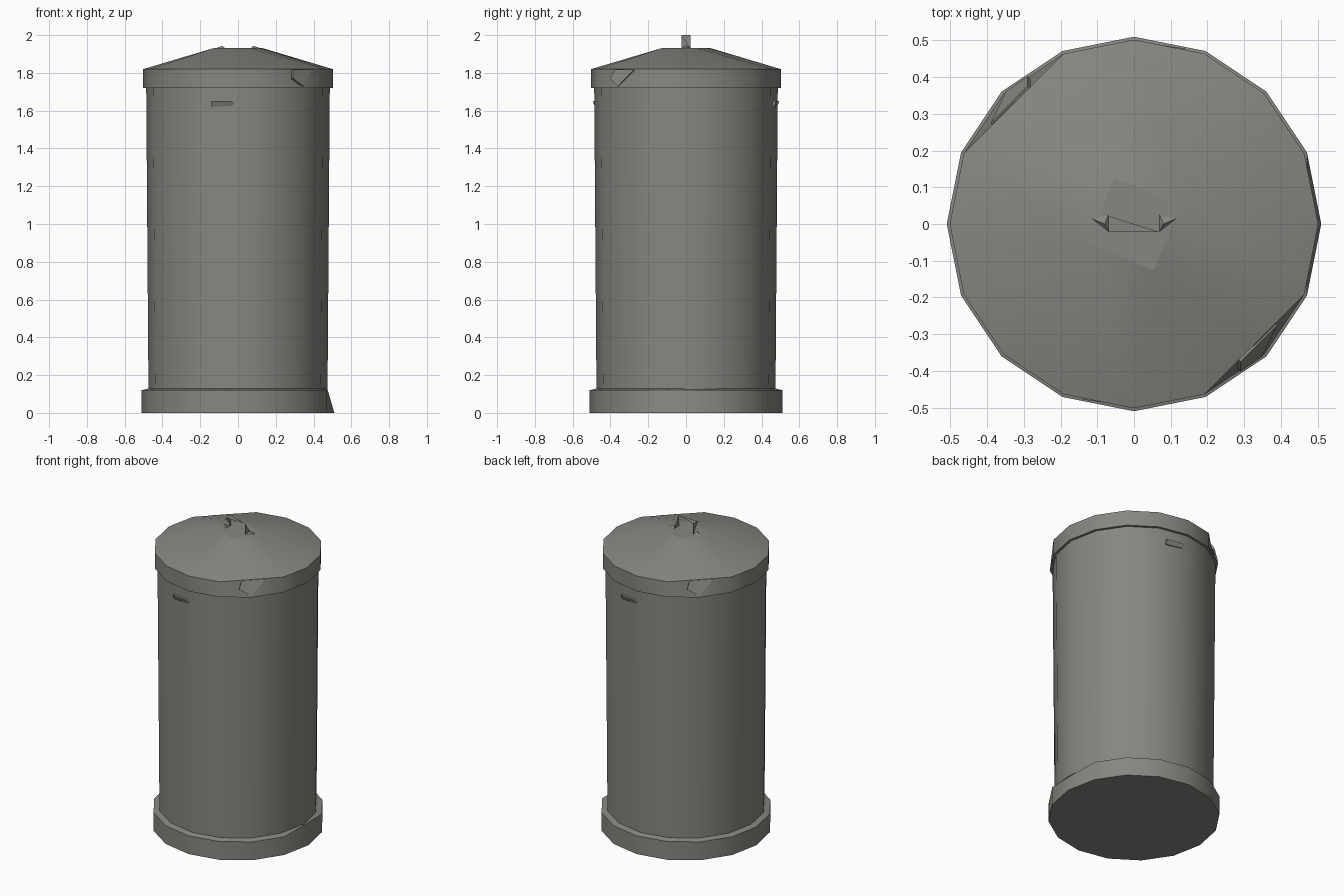
import bpy, bmesh, math
from mathutils import Vector

if "Cube" in bpy.data.objects:
    bpy.data.objects.remove(bpy.data.objects["Cube"])

grey = bpy.data.materials.new("warm grey metal")
grey.diffuse_color = (0.24, 0.24, 0.22, 1)
grey.use_nodes = True
grey.node_tree.nodes["Principled BSDF"].inputs["Base Color"].default_value = grey.diffuse_color
SIDES = 16


def ring(bm, r, z):
    return [bm.verts.new((r * math.cos(math.tau * i / SIDES),
                          r * math.sin(math.tau * i / SIDES), z)) for i in range(SIDES)]


def bridge(bm, a, b):
    for i in range(SIDES):
        j = (i + 1) % SIDES
        bm.faces.new((a[i], a[j], b[j], b[i]))


def finish(bm, name, smooth=True, solid=True, crease=(), hidden=()):
    if solid:
        bmesh.ops.recalc_face_normals(bm, faces=bm.faces)
    for f in bm.faces:
        f.smooth = smooth
    for e in bm.edges:
        if len(e.link_faces) == 2 and e.calc_face_angle() > math.radians(32):
            e.smooth = False
    for e in crease:
        e.smooth = False
    # Leave out faces buried inside neighbouring parts
    bmesh.ops.delete(bm, geom=list(hidden), context='FACES_ONLY')
    mesh = bpy.data.meshes.new(name)
    bm.to_mesh(mesh)
    bm.free()
    mesh.materials.append(grey)
    ob = bpy.data.objects.new(name, mesh)
    bpy.context.collection.objects.link(ob)
    return ob


def drum(name, profile, open_bottom=False, pull=None):
    """Stack of rings open at the top; pull = (ring, vertex, radius) moves one corner."""
    bm = bmesh.new()
    rings = [ring(bm, r, z) for r, z in profile]
    for a, b in zip(rings, rings[1:]):
        bridge(bm, a, b)
    bottom, lid = bm.faces.new(rings[0]), bm.faces.new(rings[-1])
    if pull:
        rings[pull[0]][pull[1]].co.x = pull[2]
    return finish(bm, name, hidden=[lid, bottom] if open_bottom else [lid])


def half_turn(ob, name):
    twin = ob.copy()
    twin.name = name
    twin.rotation_euler.z = math.pi
    bpy.context.collection.objects.link(twin)


# Base plinth with one corner leaning in, and the slightly flared barrel
drum("base", [(0.51, 0), (0.51, 0.12), (0.47, 0.13)], pull=(1, 0, 0.475))
drum("barrel", [(0.474, 0.125), (0.486, 1.725)], open_bottom=True)

# Lid: rim with two flattened top corners, then a cone closing to a small square
bm = bmesh.new()
inner, low, top = ring(bm, 0.48, 1.72), ring(bm, 0.502, 1.72), ring(bm, 0.502, 1.82)
bridge(bm, inner, low)
bridge(bm, low, top)
under = bm.faces.new(inner)
cap = [bm.verts.new((0.137 * math.cos(math.radians(23.5 + 90 * k)),
                     0.137 * math.sin(math.radians(23.5 + 90 * k)), 1.932)) for k in range(4)]
splits = [-1, 4, 7, 12, 15]
for k in range(4):
    for i in range(splits[k], splits[k + 1]):
        bm.faces.new((top[i % SIDES], top[(i + 1) % SIDES], cap[k]))
    bm.faces.new((top[splits[k + 1]], cap[(k + 1) % 4], cap[k]))
cap_face = bm.faces.new(cap)
for i in (6, 14):
    top[i].co = (top[i - 1].co + top[i + 1].co) / 2
finish(bm, "lid", crease=list(cap_face.edges), hidden=[under])

# Lid handle: a flat top sliver, two thin triangular legs and two low pointed feet
bm = bmesh.new()


def sheet(*pts):
    bm.faces.new([bm.verts.new(p) for p in pts])


sheet((-0.07, 0.022, 2.0), (-0.07, -0.022, 2.0), (0.07, -0.022, 2.0))
for s in (-1, 1):
    x = 0.07 * s
    if s > 0:
        leg = [(x, -0.025, 1.93), (x, 0.025, 1.93), (x, -0.025, 2.0)]
    else:
        leg = [(x, 0.025, 1.93), (x, 0.025, 2.0), (x, -0.025, 2.0)]
    sheet(*leg[::s])
    sheet(*[(px - 0.002 * s, py, pz) for px, py, pz in leg[::-s]])
    tip, a, b, c = ((0.115 * s, 0.015, 1.932), (x, 0.025, 1.932),
                    (x, -0.02, 1.932), (0.08 * s, 0.0, 1.943))
    for tri in ((tip, a, c), (c, b, tip), (a, b, c)):
        sheet(*tri[::s])
finish(bm, "lid_handle", smooth=False, solid=False)


def prism(name, front, push):
    bm = bmesh.new()
    push = Vector(push)
    a = [bm.verts.new(p) for p in front]
    b = [bm.verts.new(Vector(p) + push) for p in front]
    bm.faces.new(a)
    bm.faces.new(b)
    for i in range(len(a)):
        j = (i + 1) % len(a)
        bm.faces.new((a[i], a[j], b[j], b[i]))
    return finish(bm, name, smooth=False)


# Pointed latch plates leaning against the two flattened lid corners
latch = prism("lid_latch", [(0.29, -0.375, 1.818), (0.39, -0.275, 1.818),
                            (0.348, -0.362, 1.728), (0.29, -0.402, 1.772)],
              (-0.008, 0.008, -0.004))
half_turn(latch, "lid_latch_opposite")

# Small tapered grips high on the front and back of the barrel
grip = prism("grip", [(-0.14, -0.478, 1.65), (-0.04, -0.492, 1.65), (-0.02, -0.49, 1.64),
                      (-0.03, -0.484, 1.625), (-0.14, -0.465, 1.62)], (0, 0.02, 0))
half_turn(grip, "grip_back")
